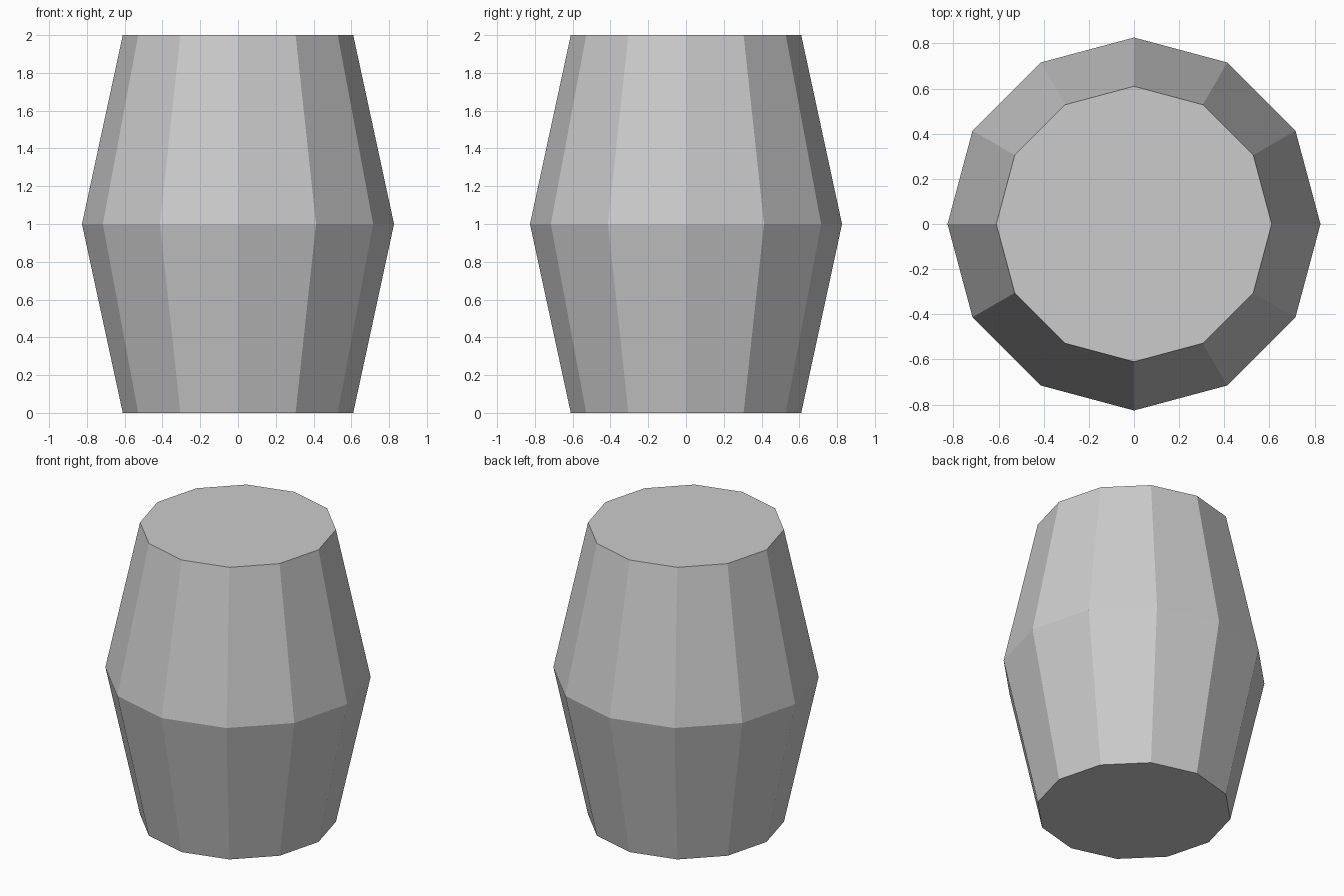
import bpy, bmesh
from math import cos, sin, tau

if "Cube" in bpy.data.objects:
    bpy.data.objects.remove(bpy.data.objects["Cube"])

SIDES = 12
# Barrel profile: (radius, height)
PROFILE = [(0.61, 0.0), (0.826, 1.0), (0.61, 2.0)]

bm = bmesh.new()

# Rings of the staves
rings = [[bm.verts.new((r * cos(tau * i / SIDES), r * sin(tau * i / SIDES), z))
          for i in range(SIDES)] for r, z in PROFILE]
for low, high in zip(rings, rings[1:]):
    for i in range(SIDES):
        j = (i + 1) % SIDES
        bm.faces.new((low[i], low[j], high[j], high[i]))

# Flat bottom and lid
bm.faces.new(rings[0][::-1])
bm.faces.new(rings[-1])

mesh = bpy.data.meshes.new("barrel")
bm.to_mesh(mesh)
bm.free()
bpy.context.collection.objects.link(bpy.data.objects.new("barrel", mesh))
